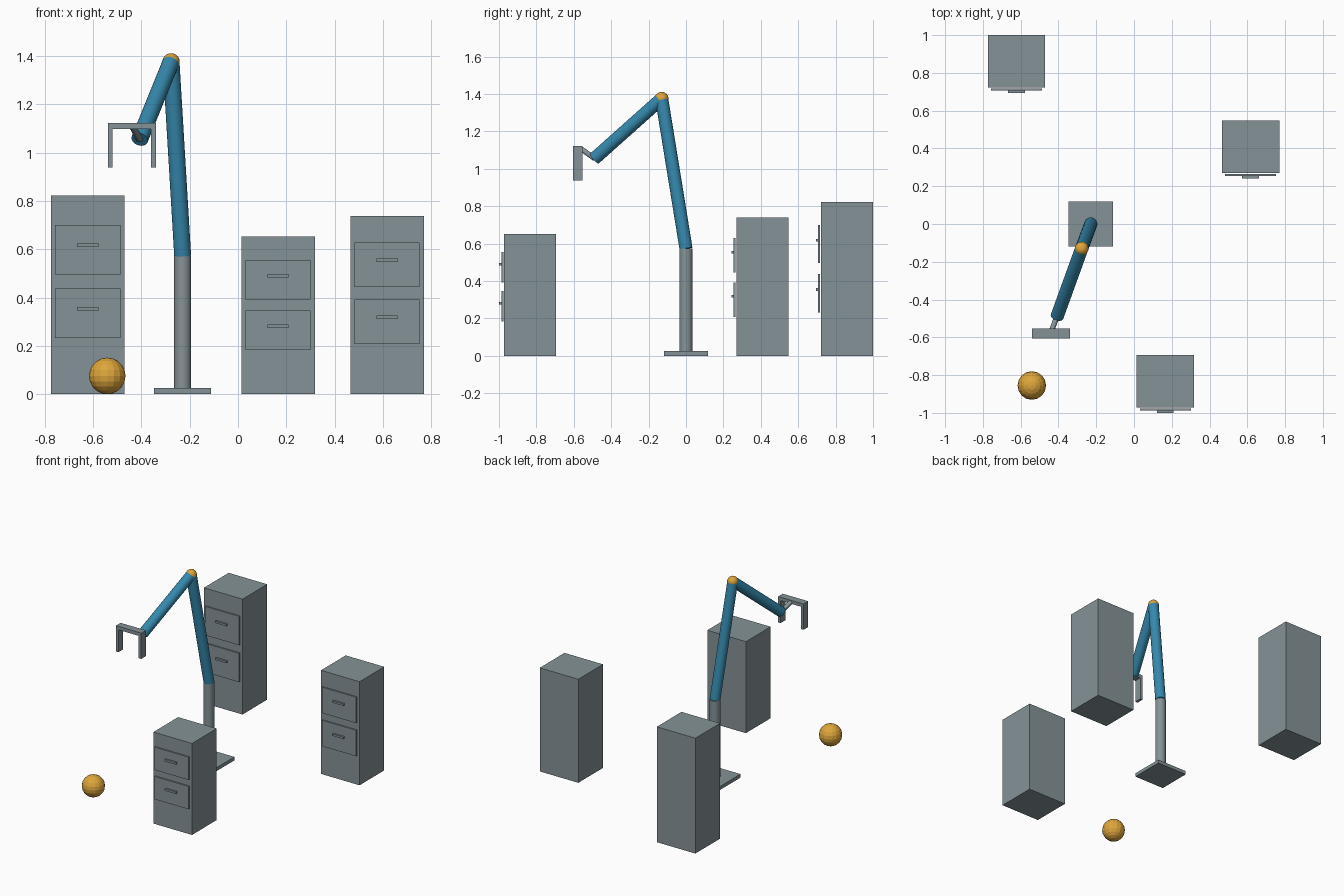
import bpy
from mathutils import Vector

if "Cube" in bpy.data.objects:
    bpy.data.objects.remove(bpy.data.objects["Cube"])


def material(name, rgb):
    m = bpy.data.materials.new(name)
    m.diffuse_color = (*rgb, 1)
    m.use_nodes = True
    m.node_tree.nodes["Principled BSDF"].inputs["Base Color"].default_value = m.diffuse_color
    return m


GREY = material("steel grey", (0.235, 0.29, 0.31))
BLUE = material("arm blue", (0.037, 0.25, 0.42))
AMBER = material("amber", (0.73, 0.38, 0.045))


def finish(name, mat):
    o = bpy.context.object
    o.name = name
    o.data.materials.append(mat)
    return o


def box(name, x, y, z, mat=GREY):
    """Box from (min, max) pairs on each axis."""
    spans = (x, y, z)
    bpy.ops.mesh.primitive_cube_add(size=1, location=[(a + b) / 2 for a, b in spans])
    o = finish(name, mat)
    o.scale = [b - a for a, b in spans]
    bpy.ops.object.transform_apply(location=False, rotation=False, scale=True)
    return o


def rod(name, start, end, radius, mat, sides=24):
    """Capped cylinder between two points."""
    a, b = Vector(start), Vector(end)
    bpy.ops.mesh.primitive_cylinder_add(vertices=sides, radius=radius,
                                        depth=(b - a).length, location=(a + b) / 2)
    o = finish(name, mat)
    o.rotation_euler = (b - a).to_track_quat('Z', 'Y').to_euler()
    bpy.ops.object.shade_smooth_by_angle()
    return o


def ball(name, centre, radius, segments, rings):
    bpy.ops.mesh.primitive_uv_sphere_add(segments=segments, ring_count=rings,
                                         radius=radius, location=centre)
    return finish(name, AMBER)


def cabinet(name, cx, front, height):
    """Two-drawer cabinet with drawer fronts and pulls on the -y side."""
    box(name + "_body", (cx - .152, cx + .152), (front, front + .278), (0, height))
    for label, mid, pull in (("upper", .727, .751), ("lower", .407, .431)):
        zc, zp, half = mid * height, pull * height, .125 * height
        box(f"{name}_{label}_drawer", (cx - .135, cx + .135),
            (front - .015, front - .005), (zc - half, zc + half))
        box(f"{name}_{label}_pull", (cx - .044, cx + .044),
            (front - .028, front - .015), (zp - .007, zp + .007))


# Cabinets
cabinet("back_cabinet", -.622, .722, .822)
cabinet("right_cabinet", .617, .270, .738)
cabinet("front_cabinet", .166, -.972, .652)

# Pedestal and arm
shoulder = (-.229, 0, .573)
elbow = (-.277, -.13, 1.375)
wrist = (-.407, -.489, 1.055)
box("base_plate", (-.347, -.111), (-.118, .118), (0, .025))
rod("column", (-.229, 0, .025), shoulder, .035, GREY)
rod("upper_arm", shoulder, elbow, .035, BLUE)
rod("forearm", elbow, wrist, .035, BLUE)
ball("elbow_joint", elbow, .036, 24, 16).data.shade_smooth()
rod("wrist_link", wrist, (-.437, -.565, 1.109), .014, GREY, 16)

# Gripper: crossbar with two fingers
gx, gy = -.439, (-.605, -.553)
box("gripper_bar", (gx - .1, gx + .1), gy, (1.097, 1.122))
for side, x in (("left", gx - .09), ("right", gx + .09)):
    box(f"{side}_finger", (x - .01, x + .01), gy, (.938, 1.097))

# Loose ball on the floor
ball("floor_ball", (-.541, -.855, .076), .0755, 16, 10)
